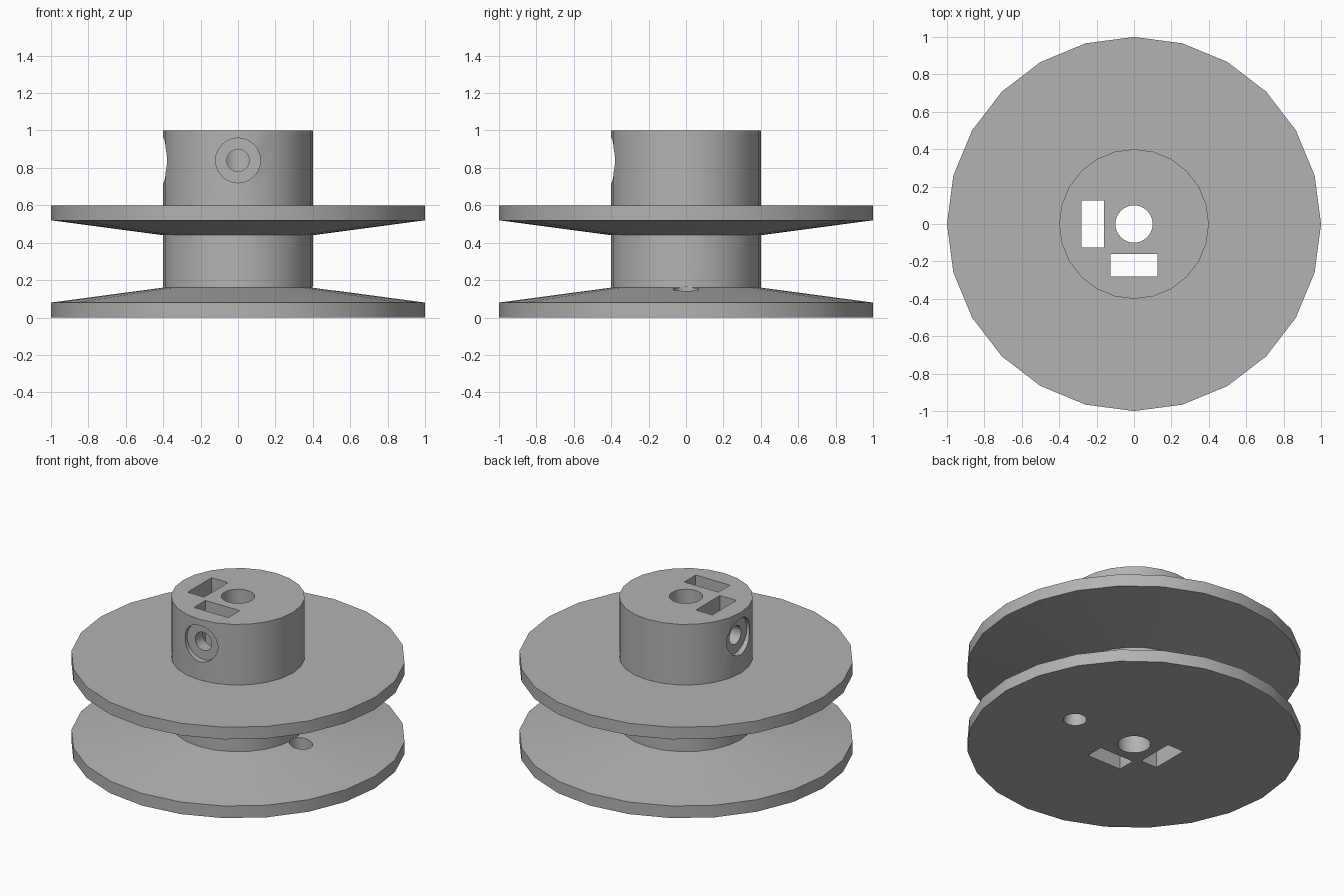
import bpy, bmesh, math
from mathutils import Matrix, Vector

if "Cube" in bpy.data.objects:
    bpy.data.objects.remove(bpy.data.objects["Cube"], do_unlink=True)

SIDES = 24

grey = bpy.data.materials.new("plain grey")
grey.use_nodes = True
grey.diffuse_color = (0.45, 0.45, 0.45, 1)
grey.node_tree.nodes["Principled BSDF"].inputs["Base Color"].default_value = (0.45, 0.45, 0.45, 1)


def add_object(name, bm):
    bmesh.ops.recalc_face_normals(bm, faces=bm.faces)
    mesh = bpy.data.meshes.new(name)
    bm.to_mesh(mesh)
    bm.free()
    mesh.materials.append(grey)
    obj = bpy.data.objects.new(name, mesh)
    bpy.context.collection.objects.link(obj)
    return obj


def lathe(name, profile):
    """Closed solid of revolution about z from (radius, height) points."""
    bm = bmesh.new()
    rings = [[bm.verts.new((r * math.cos(math.tau * i / SIDES), r * math.sin(math.tau * i / SIDES), z))
              for i in range(SIDES)] for r, z in profile]
    for low, high in zip(rings, rings[1:]):
        for i in range(SIDES):
            j = (i + 1) % SIDES
            bm.faces.new((low[i], low[j], high[j], high[i]))
    bm.faces.new(rings[0])
    bm.faces.new(rings[-1])
    return add_object(name, bm)


def rod(name, radius, start, end):
    """Cylinder between two points."""
    start, end = Vector(start), Vector(end)
    axis = end - start
    turn = Vector((0, 0, 1)).rotation_difference(axis).to_matrix().to_4x4()
    bm = bmesh.new()
    bmesh.ops.create_cone(bm, cap_ends=True, segments=SIDES, radius1=radius, radius2=radius,
                          depth=axis.length, matrix=Matrix.Translation((start + end) / 2) @ turn)
    return add_object(name, bm)


def box(name, centre, size):
    bm = bmesh.new()
    bmesh.ops.create_cube(bm, size=1, matrix=Matrix.Translation(centre) @ Matrix.Diagonal((*size, 1)))
    return add_object(name, bm)


# Grooved wheel with raised hub
pulley = lathe("pulley", [(1, 0), (1, 0.08), (0.4, 0.16), (0.4, 0.44),
                          (1, 0.52), (1, 0.6), (0.4, 0.6), (0.4, 1)])

# Shaft bore and cord hole through the lower flange
cutters = [rod("shaft_bore_cutter", 0.1, (0, 0, -0.1), (0, 0, 1.1)),
           rod("cord_hole_cutter", 0.07, (0.46, 0, -0.1), (0.46, 0, 0.165))]

# Nut slot, screw hole and counterbore on the front and right of the hub
for side, d in (("front", Vector((0, -1, 0))), ("right", Vector((-1, 0, 0)))):
    up = Vector((0, 0, 0.84))
    size = (0.25, 0.12, 1.4) if side == "front" else (0.12, 0.25, 1.4)
    cutters += [box(side + "_nut_slot_cutter", d * 0.22 + Vector((0, 0, 0.5)), size),
                rod(side + "_screw_hole_cutter", 0.06, up, up + d * 0.5),
                rod(side + "_counterbore_cutter", 0.12, up + d * 0.36, up + d * 0.52)]

for cutter in cutters:
    cut = pulley.modifiers.new(cutter.name, 'BOOLEAN')
    cut.operation = 'DIFFERENCE'
    cut.solver = 'EXACT'
    cut.object = cutter
    cutter.hide_render = True

# Apply the cuts, drop the cutters and smooth the round walls
bpy.context.view_layer.update()
cut_mesh = bpy.data.meshes.new_from_object(pulley.evaluated_get(bpy.context.evaluated_depsgraph_get()))
pulley.modifiers.clear()
pulley.data = cut_mesh
for cutter in cutters:
    bpy.data.objects.remove(cutter, do_unlink=True)

bpy.ops.object.select_all(action='DESELECT')
pulley.select_set(True)
bpy.context.view_layer.objects.active = pulley
bpy.ops.object.shade_smooth_by_angle(angle=math.radians(30))
